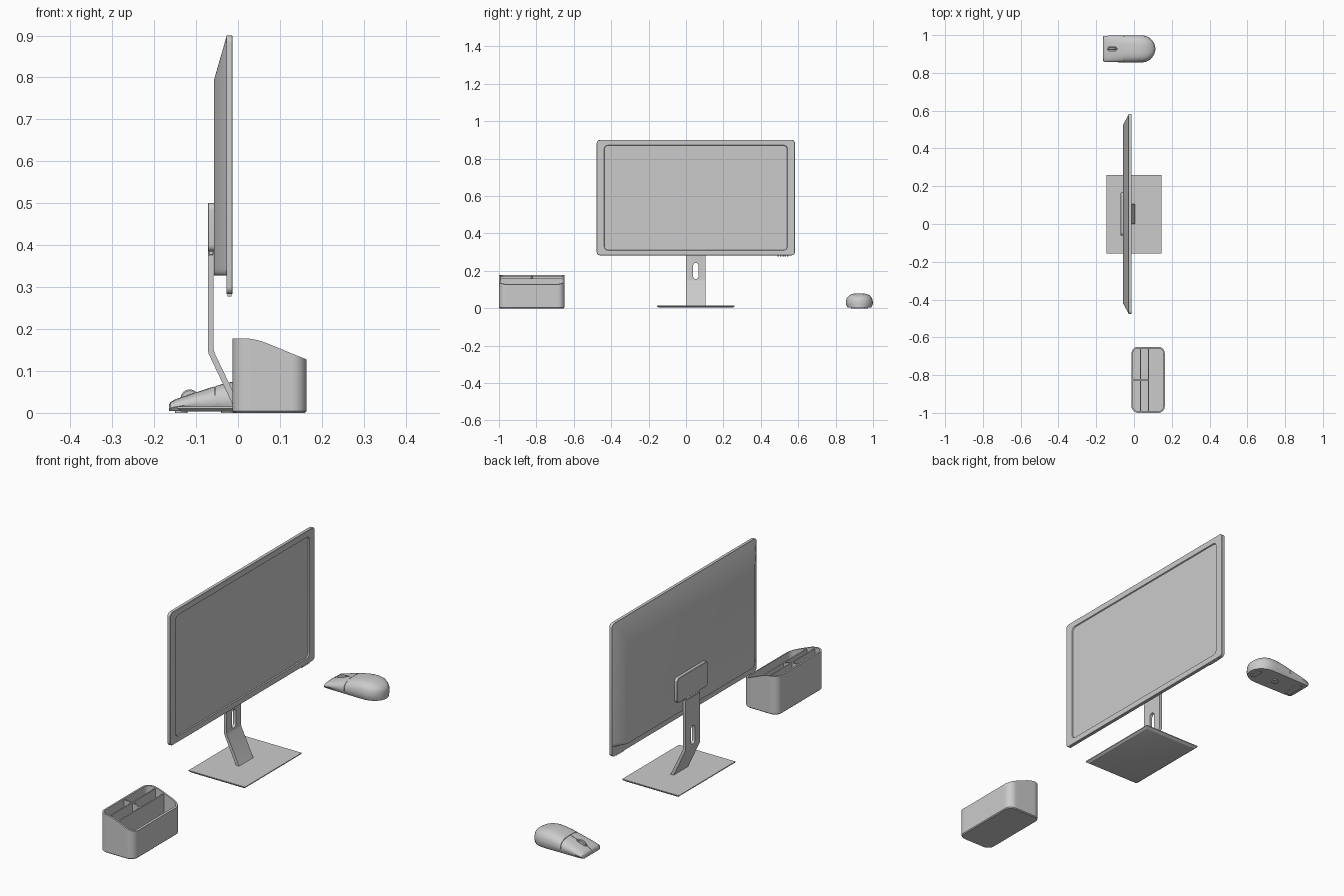
import bpy, bmesh, math
from mathutils import Vector

if "Cube" in bpy.data.objects:
    bpy.data.objects.remove(bpy.data.objects["Cube"])

YC = 0.0525      # monitor centre line
MY = 0.927       # mouse centre line


def rrect(w, h, r, n=6, sub=1):
    """Rounded rectangle outline, long edges split into sub pieces."""
    pts = []
    for k, (sx, sy) in enumerate(((1, 1), (-1, 1), (-1, -1), (1, -1))):
        for i in range(n + 1):
            a = math.pi / 2 * (k + i / n)
            pts.append((sx * (w / 2 - r) + r * math.cos(a), sy * (h / 2 - r) + r * math.sin(a)))
        nx, ny = ((-1, 1), (-1, -1), (1, -1), (1, 1))[k]
        nxt = math.pi / 2 * (k + 1)
        b = (nx * (w / 2 - r) + r * math.cos(nxt), ny * (h / 2 - r) + r * math.sin(nxt))
        a0 = pts[-1]
        for j in range(1, sub):
            t = j / sub
            pts.append((a0[0] + (b[0] - a0[0]) * t, a0[1] + (b[1] - a0[1]) * t))
    return pts


def loft(name, rings):
    """Skin equal-length rings and cap both ends."""
    bm = bmesh.new()
    vr = [[bm.verts.new(p) for p in ring] for ring in rings]
    n = len(vr[0])
    for a, b in zip(vr, vr[1:]):
        for i in range(n):
            j = (i + 1) % n
            bm.faces.new((a[i], a[j], b[j], b[i]))
    bm.faces.new(vr[0])
    bm.faces.new(vr[-1])
    bmesh.ops.recalc_face_normals(bm, faces=bm.faces)
    me = bpy.data.meshes.new(name)
    bm.to_mesh(me)
    bm.free()
    ob = bpy.data.objects.new(name, me)
    bpy.context.collection.objects.link(ob)
    return ob


def yz_ring(x, w, z0, z1, r, yc=YC):
    return [(x, yc + a, (z0 + z1) / 2 + b) for a, b in rrect(w, z1 - z0, r)]


def xy_ring(z, w, d, r, xc, yc):
    return [(xc + a, yc + b, z) for a, b in rrect(w, d, r)]


def prism_y(name, prof, y0, y1):
    return loft(name, [[(x, y, z) for x, z in prof] for y in (y0, y1)])


def box(name, x0, x1, y0, y1, z0, z1):
    return prism_y(name, [(x0, z0), (x1, z0), (x1, z1), (x0, z1)], y0, y1)


def cut(ob, cutter):
    cutter.hide_render = True
    m = ob.modifiers.new("cut", 'BOOLEAN')
    m.operation, m.solver, m.object = 'DIFFERENCE', 'EXACT', cutter
    bpy.context.view_layer.objects.active = ob
    bpy.ops.object.modifier_apply(modifier=m.name)
    bpy.data.objects.remove(cutter)


def cylinder(name, loc, r, length, n=32):
    x, y, z = loc
    c = [(math.cos(2 * math.pi * i / n), math.sin(2 * math.pi * i / n)) for i in range(n)]
    e = min(0.003, length / 4)
    return loft(name, [[(x + k * a, y + t, z + k * b) for a, b in c] for t, k in
                       ((-length / 2, r - e), (-length / 2 + e, r), (length / 2 - e, r), (length / 2, r - e))])


# Monitor: bezel with recessed display, tapered back shell
loft("screen_panel", [
    yz_ring(-0.028, 1.06, 0.283, 0.90, 0.018),
    yz_ring(-0.0145, 1.06, 0.283, 0.90, 0.018),
    yz_ring(-0.013, 1.057, 0.2845, 0.8985, 0.017),
    yz_ring(-0.013, 0.98, 0.31, 0.872, 0.02),
    yz_ring(-0.018, 0.976, 0.312, 0.870, 0.02)])
loft("back_shell", [
    yz_ring(-0.027, 1.058, 0.328, 0.899, 0.018),
    yz_ring(-0.057, 0.95, 0.328, 0.795, 0.018)])
for i in range(5):
    y = 0.49 + i * 0.0125
    box(f"control_button_{i + 1}", -0.025, -0.016, y, y + 0.008, 0.278, 0.285)

# Stand: mounting plate, hinge, bent neck with cable slot, base
loft("mount_plate", [
    yz_ring(-0.056, 0.226, 0.385, 0.50, 0.016),
    yz_ring(-0.070, 0.226, 0.385, 0.50, 0.016),
    yz_ring(-0.072, 0.222, 0.387, 0.498, 0.015)])
cylinder("hinge", (-0.0645, YC, 0.382), 0.0075, 0.10)
neck = prism_y("neck", [(-0.072, 0.376), (-0.072, 0.15), (-0.070, 0.141), (-0.009, 0.012),
                        (0.007, 0.012), (-0.056, 0.143), (-0.058, 0.152), (-0.058, 0.376)], 0.0, 0.105)
cut(neck, loft("slot_cutter", [yz_ring(x, 0.029, 0.156, 0.242, 0.0144) for x in (-0.1, -0.03)]))
loft("base", [
    xy_ring(0.003, 0.27, 0.395, 0.002, 0, YC),
    xy_ring(0.011, 0.29, 0.416, 0.002, 0, YC),
    xy_ring(0.015, 0.29, 0.416, 0.002, 0, YC)])

# Desk organiser: rounded tub with a sloping rim
def rim(x):
    t, s = x - 0.04, 0.03
    if t < -s:
        return 0.178
    return 0.178 - 0.41 * (t if t > s else (t + s) ** 2 / (4 * s))


OX, OY = 0.075, -0.825


def tub(inset, z):
    pts = rrect(0.176 - 2 * inset, 0.35 - 2 * inset, 0.035 - inset, 8, 12)
    return [(OX + a, OY + b, rim(OX + a) if z is None else z) for a, b in pts]


loft("organiser_tub", [tub(0.004, 0), tub(0, 0.004), tub(0, None), tub(0.008, None), tub(0.008, 0.01)])
for i, x in enumerate((0.035, 0.077)):
    box(f"long_divider_{i + 1}", x - 0.003, x + 0.003, -0.994, -0.656, 0.008, rim(x) - 0.005)
xs = [-0.008 + 0.0085 * i for i in range(11)]
prism_y("cross_divider", [(xs[0], 0.008)] + [(x, rim(x) - 0.006) for x in xs] + [(xs[-1], 0.008)],
        OY - 0.003, OY + 0.003)

# Mouse body: stations of x, half width, top height
STATIONS = [(-0.165, .063, .019), (-0.161, .067, .026), (-0.150, .069, .032), (-0.13, .070, .039),
            (-0.10, .0705, .049), (-0.06, .071, .062), (-0.03, .0715, .071), (0.0, .072, .077),
            (0.025, .072, .0795), (0.045, .0715, .079), (0.065, .0675, .076), (0.083, .058, .070),
            (0.097, .045, .062), (0.106, .031, .054), (0.111, .017, .045), (0.113, .004, .036)]


def height(x):
    for (a, _, h), (b, _, k) in zip(STATIONS, STATIONS[1:]):
        if x <= b:
            return h + (k - h) * max(0, (x - a) / (b - a))


def arch(w, h, n=24, e=2 / 2.9):
    z0 = min(0.02, 0.45 * h)
    out = []
    for i in range(n + 1):
        a = math.pi * i / n
        c, s = math.cos(a), max(0, math.sin(a))
        out.append((math.copysign(w * abs(c) ** e, c), z0 + (h - z0) * s ** e))
    return out


mouse = loft("mouse_body", [[(x, MY + y, z) for y, z in
                             [(0.88 * w, 0.004)] + arch(w, h) + [(-0.88 * w, 0.004)]]
                            for x, w, h in STATIONS])

# Button seams and wheel opening
seam = [(-0.18, 0.012)] + [(x, height(x) - 0.004) for x in (-0.16, -0.15, -0.13, -0.10, -0.0545)]
cut(mouse, prism_y("split_cutter", seam + [(-0.0545, 0.1), (-0.18, 0.1)], MY - 0.001, MY + 0.001))
hx = height(-0.055)
band = arch(0.09, hx + 0.02) + arch(0.068, hx - 0.003)[::-1]
cut(mouse, loft("cross_cutter", [[(x, MY + y, z) for y, z in band] for x in (-0.056, -0.054)]))
cut(mouse, loft("wheel_cutter", [xy_ring(z, 0.05, 0.02, 0.0098, -0.115, MY) for z in (0.025, 0.1)]))
cylinder("scroll_wheel", (-0.115, MY, 0.034), 0.022, 0.013)

# Mouse feet
for n, x, w, d in (("front", -0.135, 0.03, 0.09), ("middle", -0.025, 0.03, 0.03), ("rear", 0.08, 0.025, 0.06)):
    loft(f"{n}_mouse_foot", [xy_ring(z, w, d, 0.01, x, MY) for z in (0, 0.006)])

# Smooth shading with sharp edges kept
bpy.ops.object.select_all(action='SELECT')
bpy.context.view_layer.objects.active = mouse
bpy.ops.object.shade_smooth_by_angle(angle=math.radians(32))
